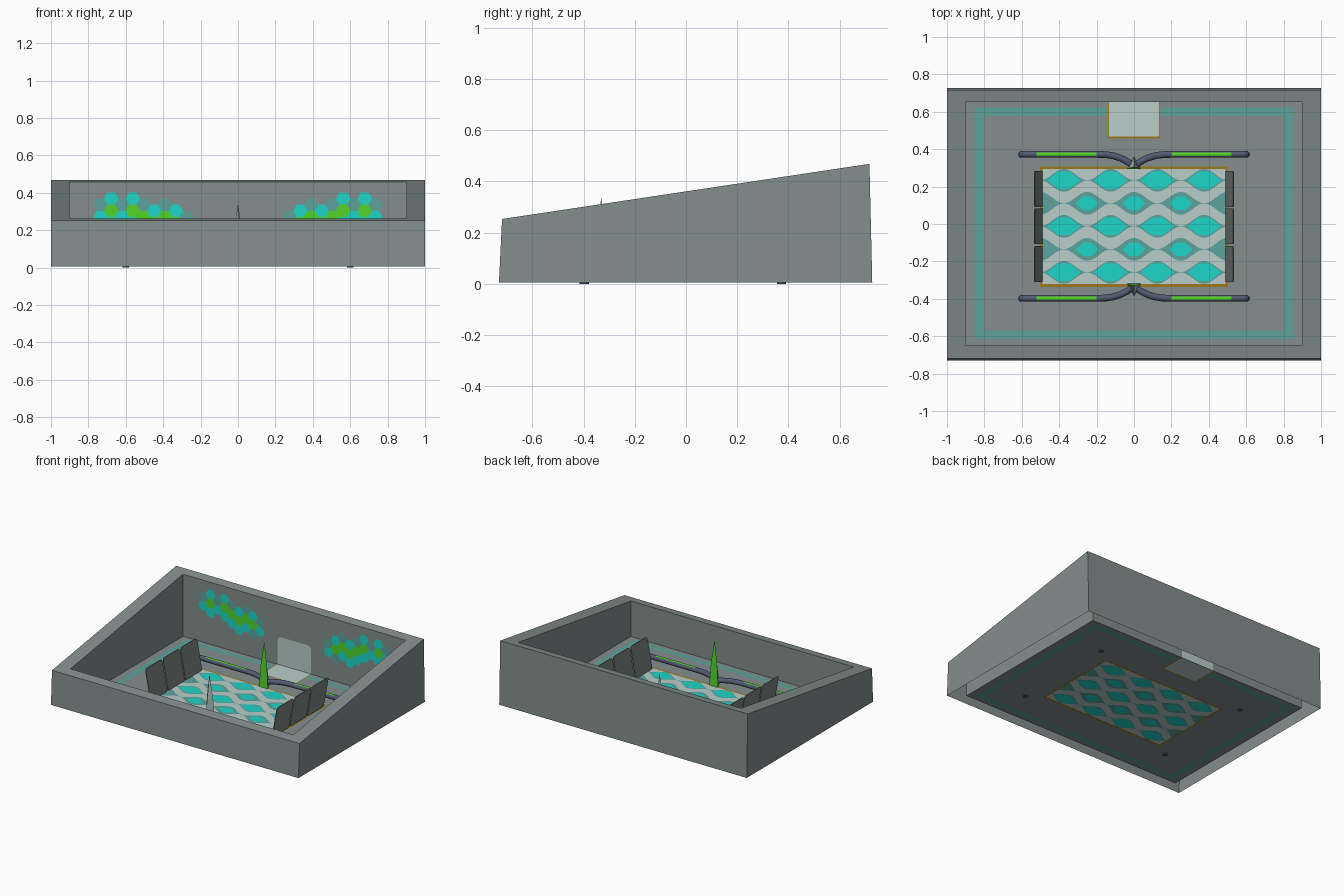
import bpy, bmesh, math

if "Cube" in bpy.data.objects:
    bpy.data.objects.remove(bpy.data.objects["Cube"])

FLOOR = 0.005      # height of the floor sheet
BACK = 0.651       # inner face of the back wall
MID = -0.0125      # y centre of the court


def mat(name, r, g, b):
    m = bpy.data.materials.new(name)
    m.diffuse_color = (r, g, b, 1)
    m.use_nodes = True
    m.node_tree.nodes["Principled BSDF"].inputs["Base Color"].default_value = m.diffuse_color
    return m


GREY = mat("grey", .228, .274, .266)
LIGHT = mat("pale grey", .48, .615, .59)
TEAL = mat("bright teal", .013, .67, .58)
FADED = mat("faded teal", .11, .37, .34)
GREEN = mat("leaf green", .085, .66, .023)
GOLD = mat("gold", .33, .19, .014)
NAVY = mat("slate blue", .085, .105, .165)
STRIPE = mat("muted teal", .115, .36, .33)
PANEL = mat("panel grey", .2, .235, .227)


def make(name, bm, *mats):
    me = bpy.data.meshes.new(name)
    bm.to_mesh(me)
    bm.free()
    for m in mats:
        me.materials.append(m)
    ob = bpy.data.objects.new(name, me)
    bpy.context.collection.objects.link(ob)
    return ob


def plate(name, polys, m, t, wall=False):
    """Painted patch showing on both sides of the floor (x, y) or back wall (x, z)."""
    bm = bmesh.new()
    for p in polys:
        for s in (1, -1):
            pts = [(x, BACK - s * t, v) if wall else (x, v, FLOOR + s * t) for x, v in p]
            bm.faces.new([bm.verts.new(c) for c in pts[::s]])
    return make(name, bm, m)


def rect(x0, x1, y0, y1):
    return [(x0, y0), (x1, y0), (x1, y1), (x0, y1)]


def frame(x0, x1, y0, y1, w, h):
    return [rect(x0, x1, y0, y0 + h), rect(x0, x1, y1 - h, y1),
            rect(x0, x0 + w, y0 + h, y1 - h), rect(x1 - w, x1, y0 + h, y1 - h)]


# Tray: one folded sheet of outer walls, sloping rim, inner walls and floor
def slope(y):
    return 0.253 + (y + 0.718) * 0.15


def loop(bm, x, y0, y1, z=None):
    return [bm.verts.new((a, b, slope(b) if z is None else z)) for a, b in rect(-x, x, y0, y1)]


bm = bmesh.new()
loops = [loop(bm, 1, -.73, .727, FLOOR), loop(bm, 1, -.718, .716),
         loop(bm, .9, -.648, BACK), loop(bm, .9, -.648, BACK, FLOOR)]
for a, b in zip(loops, loops[1:]):
    for i in range(4):
        j = (i + 1) % 4
        bm.faces.new((a[i], a[j], b[j], b[i]))
bm.faces.new(loops[-1])
make("tray", bm, GREY)

# Floor border stripe
plate("border_stripe", frame(-.852, .852, -.615, .622, .05, .045), STRIPE, .001)

# Patterned court: gold fringe, faded base, pale waves, bright lenses and diamonds
Y0, Y1, ROW = -.32, .295, .123
plate("court_fringe", frame(-.502, .502, Y0 - .016, Y1 + .012, .02, .02), GOLD, .001)
plate("court_base", [rect(-.49, .49, Y0, Y1)], FADED, .0016)
waves, gems = [], []


def edge(k, x, s):
    y = Y1 - k * ROW + (-1) ** (k + 1) * .03 * math.cos(2 * math.pi * x / .25) + s * .0305
    return min(max(y, Y0), Y1)


def strip(out, lo, hi):
    for i in range(98):
        xa, xb = -.49 + .01 * i, -.48 + .01 * i
        q = [(xa, lo(xa)), (xb, lo(xb)), (xb, hi(xb)), (xa, hi(xa))]
        if q[3][1] - q[0][1] + q[2][1] - q[1][1] > 1e-4:
            out.append(q)


for k in range(6):
    strip(waves, lambda x: edge(k, x, -1), lambda x: edge(k, x, 1))
for k in range(5):
    cy = Y1 - ROW * (k + .5)
    w, h = (.09, .046) if k % 2 == 0 else (.062, .036)
    for n in range(-2, 3):
        cx = n * .25 + (.125 if k % 2 == 0 else 0)
        if abs(cx) < .45:
            gems.append([(cx - w, cy), (cx - w * .35, cy - h), (cx + w * .35, cy - h),
                         (cx + w, cy), (cx + w * .35, cy + h), (cx - w * .35, cy + h)])
plate("court_waves", waves, LIGHT, .0022)
plate("court_diamonds", gems, TEAL, .0028)

# Pale mat on the floor that runs up the back wall
plate("mat_floor", [rect(-.135, .135, .465, BACK)], LIGHT, .0016)
plate("mat_edge", [rect(-.14, .14, .458, .468), rect(-.14, -.134, .468, BACK),
                   rect(.134, .14, .468, BACK)], GOLD, .002)
plate("mat_upright", [[(-.135, FLOOR), (.135, FLOOR), (.135, .185), (.128, .203), (.11, .21),
                       (-.11, .21), (-.128, .203), (-.135, .185)]], LIGHT, .0015, True)

# Honeycomb clusters on the back wall: per column, top height then colours downward
COLUMNS = [(.337, "FT"), (.37, "TGT"), (.337, "FT"), (.37, "TGT"), (.337, "FGT"),
           (.304, "TGT"), (.337, "FGT"), (.304, "TGF"), (.271, "FT")]
R = .0383
for letter, m, name in (("T", TEAL, "teal"), ("G", GREEN, "green"), ("F", FADED, "faded")):
    cells = []
    for c, (top, code) in enumerate(COLUMNS):
        for r, ch in enumerate(code):
            if ch == letter:
                for s in (-1, 1):
                    cells.append([(s * (.735 - c * .0575) + R * math.cos(a * math.pi / 3),
                                   top - .0663 * r + R * math.sin(a * math.pi / 3))
                                  for a in range(6)])
    plate("honeycomb_" + name, cells, m, .0015, True)


# Thin leaning side panels with rounded corners
def panel(name, s, y0, y1):
    top, r = .232, .018
    prof = []
    for cy, cz, a0 in ((y1 - r, top - r, 0), (y0 + r, top - r, 90),
                       (y0 + r, FLOOR + r, 180), (y1 - r, FLOOR + r, 270)):
        for d in (0, 45, 90):
            a = math.radians(a0 + d)
            prof.append((cy + r * math.cos(a), cz + r * math.sin(a)))
    bm = bmesh.new()
    f = [[bm.verts.new((s * (.487 + .043 * z / top + dx), y, z)) for y, z in prof]
         for dx in (0, .005)]
    bm.faces.new(f[0])
    bm.faces.new(f[1])
    for i in range(len(prof)):
        j = (i + 1) % len(prof)
        bm.faces.new((f[0][i], f[0][j], f[1][j], f[1][i]))
    bmesh.ops.recalc_face_normals(bm, faces=bm.faces)
    make(name, bm, PANEL)


for side, s in (("left", -1), ("right", 1)):
    for n, y0 in enumerate((-.31, -.108, .092)):
        panel(f"{side}_panel_{n + 1}", s, y0, y0 + .192)


# Bent tubes with a narrow green strip along the top, meeting at a spike
def tube(name, sx, sy):
    cu = bpy.data.curves.new(name, "CURVE")
    cu.dimensions = "3D"
    cu.bevel_depth = .018
    cu.bevel_resolution = 4
    cu.use_fill_caps = True
    pts = [(.6, .385, .0), (.6, .385, .03), (.594, .385, .041), (.58, .385, .045),
           (.52, .385, .045), (.2, .385, .045), (.15, .383, .045), (.11, .377, .045),
           (.07, .364, .045), (.035, .346, .045), (.005, .325, .045)]
    sp = cu.splines.new("POLY")
    sp.points.add(len(pts) - 1)
    for p, (x, y, z) in zip(sp.points, pts):
        p.co = (sx * x, MID + sy * y, z, 1)
    tmp = bpy.data.objects.new(name + "_path", cu)
    bpy.context.collection.objects.link(tmp)
    dg = bpy.context.evaluated_depsgraph_get()
    me = bpy.data.meshes.new_from_object(tmp.evaluated_get(dg))
    bpy.data.objects.remove(tmp)
    me.materials.clear()
    me.materials.append(NAVY)
    me.materials.append(GREEN)
    for f in me.polygons:
        f.use_smooth = len(f.vertices) == 4
        if f.normal.z > .9 and .19 < abs(f.center.x) < .53:
            f.material_index = 1
    bpy.context.collection.objects.link(bpy.data.objects.new(name, me))


# Three-sided blade spikes, green on the face toward the court
def spike(name, sy):
    bm = bmesh.new()
    rows = [[bm.verts.new((x, MID + sy * y, z)) for x, y in
             ((-w, yi), (w, yi), (0, yo))]
            for z, w, yi, yo in ((FLOOR, .036, .306, .372), (.17, .025, .311, .343))]
    tip = bm.verts.new((0, MID + sy * .317, .343))
    lo, hi = rows
    for n in range(3):
        m = (n + 1) % 3
        for f in ((lo[n], lo[m], hi[m], hi[n]), (hi[n], hi[m], tip)):
            bm.faces.new(f if sy > 0 else f[::-1]).material_index = int(n == 0)
    make(name, bm, LIGHT, GREEN)


for end, sy in (("front", -1), ("back", 1)):
    spike(end + "_spike", sy)
    for side, sx in (("left", -1), ("right", 1)):
        tube(f"{end}_{side}_tube", sx, sy)
